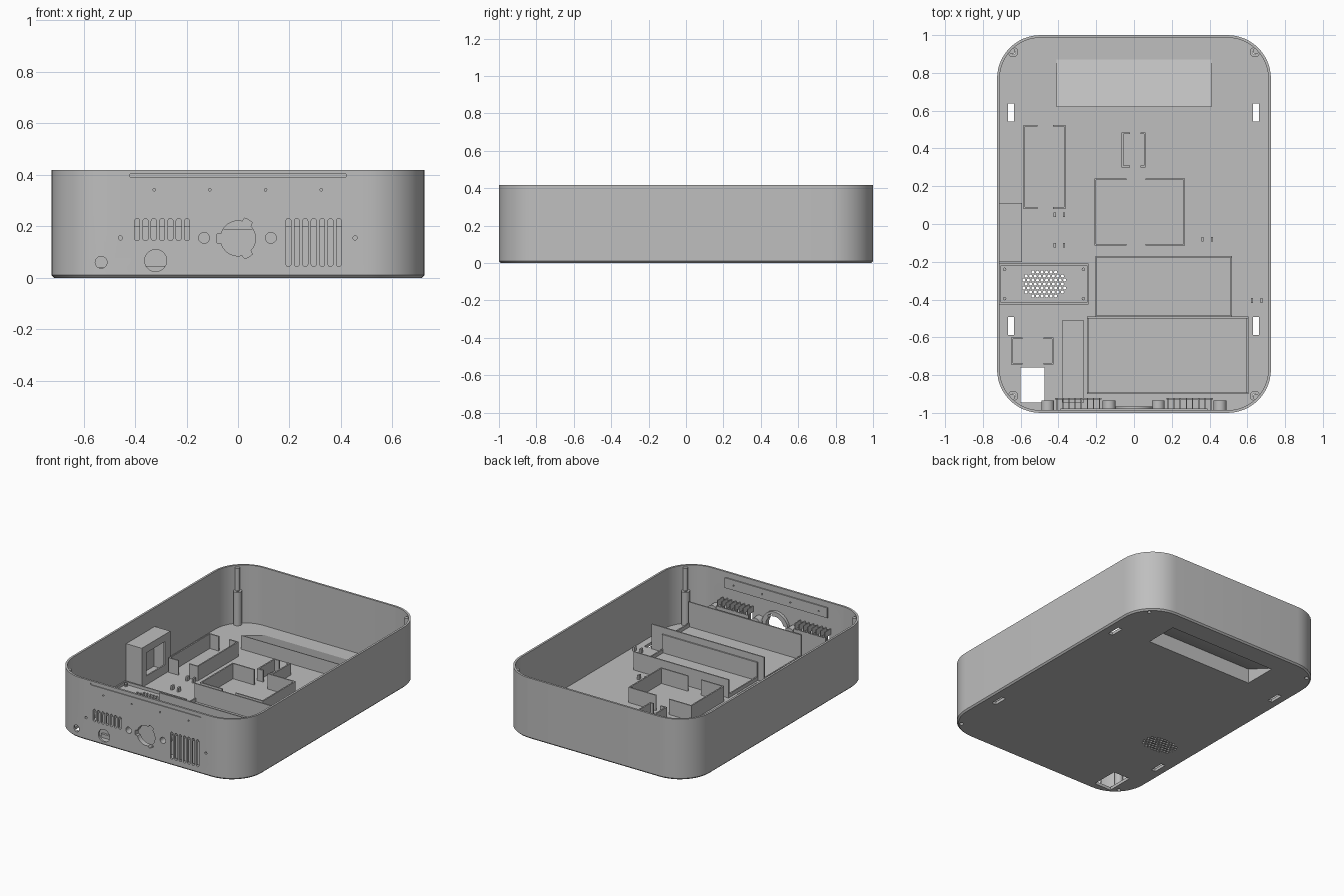
import bpy, bmesh
from math import sin, cos, pi, radians

old = bpy.data.objects.get("Cube")
if old:
    bpy.data.objects.remove(old, do_unlink=True)

grey = bpy.data.materials.new("neutral_grey")
grey.use_nodes = True
grey.diffuse_color = (0.52, 0.52, 0.52, 1)
grey.node_tree.nodes["Principled BSDF"].inputs["Base Color"].default_value = (0.52, 0.52, 0.52, 1)

HX, HY, H = 0.725, 1.0, 0.418      # half width, half depth, height
WALL, FLOOR, R = 0.014, 0.02, 0.23
IN = -HY + WALL                    # inner face of the front wall


# ---------- helpers ----------
def prism(bm, pts, axis, a, b):
    """Extrude a 2D outline along an axis from a to b."""
    place = {"x": lambda u, v, w: (w, u, v), "y": lambda u, v, w: (u, w, v),
             "z": lambda u, v, w: (u, v, w)}[axis]
    lo, hi = ([bm.verts.new(place(u, v, w)) for u, v in pts] for w in (a, b))
    bm.faces.new(lo)
    bm.faces.new(hi)
    for i in range(len(pts)):
        j = (i + 1) % len(pts)
        bm.faces.new((lo[i], lo[j], hi[j], hi[i]))


def box(bm, x0, x1, y0, y1, z0, z1):
    prism(bm, [(x0, y0), (x1, y0), (x1, y1), (x0, y1)], "z", z0, z1)


def circle(u, v, r, n=24):
    return [(u + r * cos(2 * pi * i / n), v + r * sin(2 * pi * i / n)) for i in range(n)]


def rounded(hx, hy, r, n=12, cu=0, cv=0):
    pts = []
    for q, (sx, sy) in enumerate([(1, 1), (-1, 1), (-1, -1), (1, -1)]):
        for i in range(n + 1):
            t = pi / 2 * (q + i / n)
            pts.append((cu + sx * (hx - r) + r * cos(t), cv + sy * (hy - r) + r * sin(t)))
    return pts


def finish(name, bm):
    bmesh.ops.recalc_face_normals(bm, faces=bm.faces[:])
    me = bpy.data.meshes.new(name)
    bm.to_mesh(me)
    bm.free()
    me.materials.append(grey)
    ob = bpy.data.objects.new(name, me)
    bpy.context.collection.objects.link(ob)
    me.shade_smooth()
    me.set_sharp_from_angle(angle=radians(30))
    return ob


def cut(ob, *cutters):
    """Subtract the cutters and bake the result."""
    for c in cutters:
        m = ob.modifiers.new("cut", "BOOLEAN")
        m.operation, m.solver, m.object = "DIFFERENCE", "EXACT", c
    bpy.context.view_layer.update()
    dg = bpy.context.evaluated_depsgraph_get()
    me = bpy.data.meshes.new_from_object(ob.evaluated_get(dg))
    ob.modifiers.clear()
    ob.data = me
    me.shade_smooth()
    me.set_sharp_from_angle(angle=radians(30))


def fence(name, x0, x1, y0, y1, h, gap=None, side_h=None, t=0.009):
    """Rectangular board holder, with an optional gap in the front and back walls."""
    bm = bmesh.new()
    for y in (y0, y1 - t):
        spans = [(x0, gap[0]), (gap[1], x1)] if gap else [(x0, x1)]
        for a, b in spans:
            box(bm, a, b, y, y + t, FLOOR - 0.005, h)
    for x in (x0, x1 - t):
        box(bm, x, x + t, y0 + t, y1 - t, FLOOR - 0.005, side_h or h)
    return finish(name, bm)


# ---------- shell ----------
bm = bmesh.new()
rings = []
for inset, z in [(0.01, 0), (0, 0.01), (0, H), (WALL, H), (WALL, FLOOR)]:
    rings.append([bm.verts.new((x, y, z)) for x, y in rounded(HX - inset, HY - inset, R - inset)])
for a, b in zip(rings, rings[1:]):
    for i in range(len(a)):
        j = (i + 1) % len(a)
        bm.faces.new((a[i], a[j], b[j], b[i]))
bm.faces.new(rings[0])
bm.faces.new(rings[-1])
shell = finish("case_shell", bm)

# ---------- floor openings ----------
corners = [(sx * 0.64, sy * 0.91) for sx in (1, -1) for sy in (1, -1)]
bm = bmesh.new()
for x, y in corners:
    prism(bm, circle(x, y, 0.012), "z", -0.1, 0.3)
for x in (-0.65, 0.647):
    for y in (0.59, -0.54):
        box(bm, x - 0.016, x + 0.016, y - 0.048, y + 0.048, -0.1, 0.1)
box(bm, -0.6, -0.475, -0.945, -0.76, -0.1, 0.1)
for row in range(-3, 4):
    for col in range(-5, 6):
        x, y = (col + 0.5 * (row % 2)) * 0.024, row * 0.021
        if (x / 0.12) ** 2 + (y / 0.075) ** 2 < 1:
            prism(bm, circle(-0.475 + x, -0.318 + y, 0.009, 6), "z", -0.1, 0.1)
floor_cut = finish("floor_cutter", bm)

# sloped pocket under the back of the case
bm = bmesh.new()
prism(bm, [(0.63, -0.05), (0.855, -0.05), (0.855, 0.008), (0.63, 0.1)], "x", -0.402, 0.402)
pocket_cut = finish("pocket_cutter", bm)
bm = bmesh.new()
prism(bm, [(0.62, 0.012), (0.87, 0.012), (0.87, FLOOR + 0.001), (0.62, 0.115)], "x", -0.41, 0.41)
pocket = finish("pocket_cover", bm)

# ---------- front openings ----------
OUT, DEEP = -1.1, -0.95
left_vents = [-0.392 + 0.0323 * i for i in range(7)]
right_vents = [0.196 + 0.0327 * i for i in range(7)]
bm = bmesh.new()
for x in left_vents:
    prism(bm, rounded(0.01, 0.043, 0.0099, 4, x, 0.187), "y", OUT, DEEP)
for x in right_vents:
    prism(bm, rounded(0.01, 0.093, 0.0099, 4, x, 0.137), "y", OUT, DEEP)
for x, z, r in [(-0.132, 0.155, 0.021), (0.128, 0.155, 0.021), (-0.457, 0.155, 0.008),
                (0.455, 0.155, 0.008), (-0.32, 0.067, 0.043), (-0.532, 0.06, 0.023)]:
    prism(bm, circle(x, z, r), "y", OUT, DEEP)
for i in range(4):
    prism(bm, circle(-0.325 + 0.216 * i, 0.342, 0.005, 12), "y", OUT, DEEP)
keyed = []
for i in range(90):
    t = 4 * i
    r = 0.083 if min(abs(t - k) for k in (60, 180, 300)) < 15 else 0.068
    keyed.append((r * cos(radians(t)), 0.153 + r * sin(radians(t))))
prism(bm, keyed, "y", OUT, DEEP)
prism(bm, rounded(0.422, 0.008, 0.0079, 4, 0, 0.398), "y", OUT, -0.994)
front_cut = finish("front_cutter", bm)

# ---------- front wall fittings ----------
bm = bmesh.new()
for x in (-0.457, -0.132, 0.128, 0.455):
    prism(bm, circle(x, 0.155, 0.034), "y", IN - 0.004, -0.935)
bosses = finish("front_bosses", bm)
bm = bmesh.new()
box(bm, -0.39, 0.39, IN - 0.004, IN + 0.008, 0.31, 0.38)
strip = finish("front_inner_strip", bm)
bm = bmesh.new()
prism(bm, circle(0, 0.153, 0.1, 40), "y", IN - 0.004, -0.965)
collar = finish("front_collar", bm)

# louvres and baffles behind the vents
bm = bmesh.new()
for xs in (left_vents, right_vents):
    box(bm, xs[0] - 0.025, xs[-1] + 0.025, -0.93, -0.922, FLOOR - 0.005, 0.2)
    for x in xs + [xs[0] - 0.0325]:
        box(bm, x + 0.013, x + 0.019, IN - 0.004, -0.922, 0.2, 0.24)
finish("vent_louvres", bm)

# ---------- corner posts ----------
bm = bmesh.new()
for x, y in corners:
    prism(bm, circle(x, y, 0.027), "z", 0.012, 0.25)
posts = finish("corner_posts", bm)
bm = bmesh.new()
for x, y in corners:
    prism(bm, circle(x * 1.008, y * 1.006, 0.016, 16), "z", 0.25, H - 0.012)
finish("corner_ribs", bm)

# ---------- speaker mount ----------
fence("speaker_frame", -0.712, -0.24, -0.425, -0.21, 0.04)
bm = bmesh.new()
for x in (-0.685, -0.268):
    for y in (-0.24, -0.395):
        prism(bm, circle(x, y, 0.009, 12), "z", FLOOR - 0.005, 0.04)
finish("speaker_pegs", bm)

# ---------- board holders ----------
fence("long_holder", -0.585, -0.362, 0.08, 0.525, 0.12, (-0.51, -0.43))
fence("small_holder", -0.065, 0.062, 0.3, 0.485, 0.1, (-0.02, 0.035))
fence("square_holder", -0.21, 0.27, -0.115, 0.242, 0.125, (-0.04, 0.06))
fence("middle_holder", -0.205, 0.52, -0.49, -0.17, 0.145, None, 0.045)
fence("front_holder", -0.25, 0.605, -0.9, -0.49, 0.19, None, 0.045)
fence("corner_holder", -0.65, -0.425, -0.745, -0.6, 0.1, (-0.59, -0.48))

bm = bmesh.new()
box(bm, -0.38, -0.265, -0.945, -0.51, FLOOR - 0.005, 0.045)
finish("cable_platform", bm)

# ---------- tall side bracket ----------
bm = bmesh.new()
TOP = 0.29
for y in (-0.2, 0.1):
    box(bm, -0.715, -0.6, y, y + 0.01, FLOOR - 0.005, TOP)
for y0, y1, z0, z1 in [(-0.2, -0.15, 0.015, TOP), (0.05, 0.11, 0.015, TOP),
                       (-0.15, 0.05, 0.015, 0.08), (-0.15, 0.05, 0.24, TOP)]:
    box(bm, -0.602, -0.592, y0, y1, z0, z1)
box(bm, -0.715, -0.6, -0.19, 0.1, TOP - 0.01, TOP)
finish("side_bracket", bm)

# ---------- cable clips ----------
bm = bmesh.new()
for x, y in [(-0.395, 0.05), (-0.395, -0.113), (0.388, -0.08), (0.65, -0.405)]:
    for dx in (-0.025, 0.025):
        box(bm, x + dx - 0.006, x + dx + 0.006, y - 0.012, y + 0.012, FLOOR - 0.005, 0.05)
finish("cable_clips", bm)

# ---------- apply cuts and drop the cutters ----------
cut(shell, floor_cut, pocket_cut, front_cut)
cut(pocket, pocket_cut)
cut(posts, floor_cut)
for part in (bosses, strip, collar):
    cut(part, front_cut)
for c in (floor_cut, pocket_cut, front_cut):
    bpy.data.objects.remove(c, do_unlink=True)
